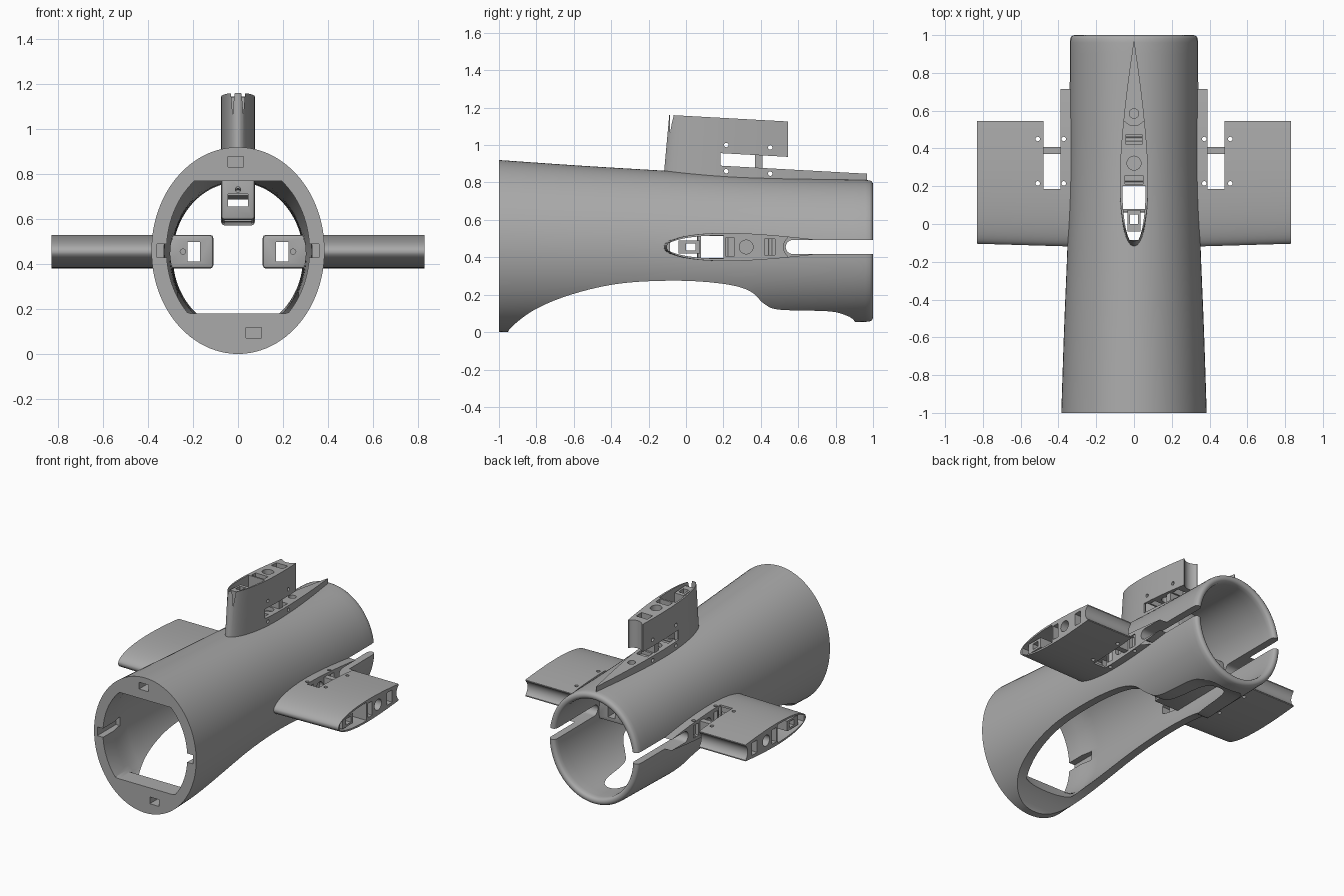
import bpy, bmesh, math
from mathutils import Vector

if "Cube" in bpy.data.objects:
    bpy.data.objects.remove(bpy.data.objects["Cube"], do_unlink=True)

grey = bpy.data.materials.new("mid_grey")
grey.use_nodes = True
COLOUR = (0.4, 0.4, 0.4, 1)
grey.diffuse_color = COLOUR
grey.node_tree.nodes["Principled BSDF"].inputs["Base Color"].default_value = COLOUR


def make(name, rings, closed=False):
    """Skin a list of equal vertex rings into a solid."""
    bm = bmesh.new()
    rows = [[bm.verts.new(p) for p in ring] for ring in rings]
    n = len(rows[0])
    pairs = list(zip(rows, rows[1:]))
    if closed:
        pairs.append((rows[-1], rows[0]))
    for a, b in pairs:
        for i in range(n):
            j = (i + 1) % n
            bm.faces.new((a[i], a[j], b[j], b[i]))
    if not closed:
        bm.faces.new(rows[0])
        bm.faces.new(rows[-1])
    bmesh.ops.recalc_face_normals(bm, faces=bm.faces)
    mesh = bpy.data.meshes.new(name)
    bm.to_mesh(mesh)
    bm.free()
    mesh.materials.append(grey)
    ob = bpy.data.objects.new(name, mesh)
    bpy.context.collection.objects.link(ob)
    return ob


def prism(name, poly, lo, hi, place, top=None):
    return make(name, [[place(a, b, lo) for a, b in poly],
                       [place(a, b, hi) for a, b in (top or poly)]])


def rect(a0, a1, b0, b1):
    return [(a0, b0), (a1, b0), (a1, b1), (a0, b1)]


def circle(a, b, r, n=24):
    return [(a + r * math.cos(math.tau * i / n), b + r * math.sin(math.tau * i / n)) for i in range(n)]


def apply_modifier(ob, mod):
    bpy.context.view_layer.objects.active = ob
    bpy.ops.object.modifier_apply(modifier=mod.name)


def cut(ob, *cutters):
    for c in cutters:
        c.hide_render = True
        mod = ob.modifiers.new("cut", 'BOOLEAN')
        mod.operation, mod.solver, mod.object = 'DIFFERENCE', 'EXACT', c
        apply_modifier(ob, mod)


def discard(*obs):
    for o in obs:
        bpy.data.objects.remove(o, do_unlink=True)


def smooth(points, steps=6):
    """Catmull-Rom curve through the points."""
    p = [Vector(q) for q in points]
    p = [2 * p[0] - p[1]] + p + [2 * p[-1] - p[-2]]
    out = []
    for a, b, c, d in zip(p, p[1:], p[2:], p[3:]):
        for k in range(steps):
            t = k / steps
            out.append(0.5 * (2 * b + (c - a) * t + (2 * a - 5 * b + 4 * c - d) * t * t
                              + (3 * b - a - 3 * c + d) * t ** 3))
    return out + [p[-2]]


# Fuselage shell: station, half width, centre height, half height
stations = [(-1, .385, .46, .46), (-.55, .37, .452, .437), (-.1, .352, .446, .416),
            (.3, .343, .436, .4), (.65, .341, .434, .387), (.96, .34, .434, .379)]
outer = smooth(stations, 5)
WALL, SEG = .05, 96


def oval(y, rx, zc, rz, low=-9, high=9):
    return [(rx * math.cos(math.tau * i / SEG), y,
             min(high, max(low, zc + rz * math.sin(math.tau * i / SEG)))) for i in range(SEG)]


rings = [oval(*s) for s in outer]
y_end, rx_end, zc_end, rz_end = stations[-1]
for k in range(1, 9):                                   # rounded rear lip
    a = math.pi * k / 8
    inset = WALL * (1 - math.cos(a)) / 2
    rings.append(oval(y_end + .04 * math.sin(a) ** .6 if k < 8 else y_end, rx_end - inset, zc_end, rz_end - inset))
for y, rx, zc, rz in reversed(outer[1:-1]):
    if y > -.78:
        rings.append(oval(y, rx - WALL, zc, rz - WALL))
# Front flange with flat upper and lower edges
rings.append(oval(-.82, .33, .456, .405))
for y in (-.88, -1):
    rings.append(oval(y, .318, .46, .39, .18, .77))
fuselage = make("fuselage", rings, closed=True)

# Sweeping opening along the belly
belly = smooth([(-.96, -.02), (-.93, .03), (-.8, .125), (-.6, .205), (-.35, .26), (-.05, .275), (.2, .258),
                (.34, .22), (.42, .15), (.5, .12), (.75, .112), (.84, .095), (.9, .06), (.92, -.02)])
belly = [(p[0], p[1]) for p in belly] + [(.92, -.2), (-.96, -.2)]
across = lambda a, b, h: (h, a, b)
along = lambda a, b, h: (a, h, b)
cutters = [prism("belly_cutter", belly, -.6, .6, across)]
# Flange sockets and side keyways
cutters += [prism("socket_cutter", rect(x - .035, x + .035, z - .023, z + .023), -1.1, -.9, along)
            for x, z in ((-.01, .855), (.07, .095))]
cutters += [prism("keyway_cutter", rect(s * .29, s * .36, .43, .49), -1.1, -.8, along) for s in (1, -1)]
cut(fuselage, *cutters)
discard(*cutters)

# Fin section
NOSE, CHORD = -.12, 1.09


def half(y):
    x = (y - NOSE) / CHORD
    return .75 * (.2969 * math.sqrt(x) - .126 * x - .3516 * x ** 2 + .2843 * x ** 3 - .1036 * x ** 4)


def section(y0, y1, inset=0.0, n=26):
    ys = [y0 + (y1 - y0) * (1 - math.cos(math.pi * i / (2 * n))) for i in range(n + 1)]
    side = [(max(half(y) - inset, .002), y) for y in ys]
    return side + [(-w, y) for w, y in reversed(side)]


def fin(name, place, root, strip, gap, tip, box, sweep, screws, slotted):
    """Fin built across w (thickness), y (chord) and u (span)."""
    sideways = lambda a, y, h: place(h, y, a)
    foil = section(NOSE + .0005, NOSE + CHORD - .003)
    swept = [(w, y + sweep * max(0, (.55 - y) / .67)) for w, y in foil]
    blade = prism(name, foil, root, tip, place, swept)

    # Control surface clearance, hinge groove and hollow cells
    nose_cell = prism("nose_cell", section(-.085, .2, .013), box + .15, tip + .1, place)
    cutters = [prism("rear_clear", rect(-.2, .2, .545, 1.2), strip, tip + .2, place),
               prism("gap_clear", rect(-.2, .2, .185, .7), strip, gap, place),
               prism("hinge_groove", circle(0, .583, .062, 40), gap - .02, tip + .1, place)]
    floor = strip - .025
    for poly in (rect(-.048, .048, .212, .258), rect(-.042, .042, .42, .475),
                 circle(0, .322, .037), circle(0, .585, .025)):
        cutters.append(prism("cell", poly, floor, tip + .1, place))
    for u in screws:
        for y in (.215, .45):
            cutters.append(prism("screw_hole", circle(u, y, .012, 16), -.2, .2, sideways))
    cut(blade, nose_cell, *cutters)
    cut(fuselage, nose_cell)
    discard(*cutters)

    # Rear slot through the shell
    if slotted:
        arc = [(.037 * math.cos(a), .57 - .037 * math.sin(a))
               for a in (math.pi * i / 16 for i in range(17))]
        slot = prism("slot", arc + [(-.037, 1.2), (.037, 1.2)], .2, strip + .03, place)
        cut(blade, slot)
        cut(fuselage, slot)
        discard(slot)

    # Spar tube in the nose cell and bridge over the gap
    tube = prism(name + "_spar_tube", rect(-.034, .034, -.04, .075), root, tip - .015, place)
    bore = prism("bore", rect(-.02, .02, .0, .05), root - .1, tip + .1, place)
    cut(tube, bore)
    bridge = prism(name + "_bridge", rect(-.05, .05, .37, .408), strip - .015, gap + .015, place)

    # Mounting box inside the fuselage
    mount = prism(name + "_mount", rect(-.075, .075, .06, .52), box, root, place)
    mod = mount.modifiers.new("round", 'BEVEL')
    mod.width, mod.segments = .014, 2
    apply_modifier(mount, mod)
    shaft = [prism("shaft", rect(-.06, .06, .08, .2), box - .1, root + .1, place),
             prism("window", rect(-.044, .044, -.1, .7), box + .06, box + .115, place),
             prism("pin_hole", circle(0, box + .135, .012, 16), -.1, .3,
                   lambda w, u, y: place(w, y, u))]
    cut(mount, *shaft)
    discard(bore, nose_cell, *shaft)


fin("top_fin", lambda w, y, u: (w, y, u - .055 * y), .825, .9, .967, 1.156, .6, .03, (.872, 1.012), False)
for label, s in (("left_fin", 1), ("right_fin", -1)):
    fin(label, lambda w, y, u, s=s: (s * u, y, .455 + w), .32, .39, .48, .83, .11, .015, (.372, .51), True)

# Smooth curved skins, crisp edges
for ob in bpy.context.collection.objects:
    if ob.type == 'MESH' and grey.name in ob.data.materials:
        bpy.ops.object.select_all(action='DESELECT')
        ob.select_set(True)
        bpy.context.view_layer.objects.active = ob
        bpy.ops.object.shade_smooth_by_angle(angle=math.radians(30))
